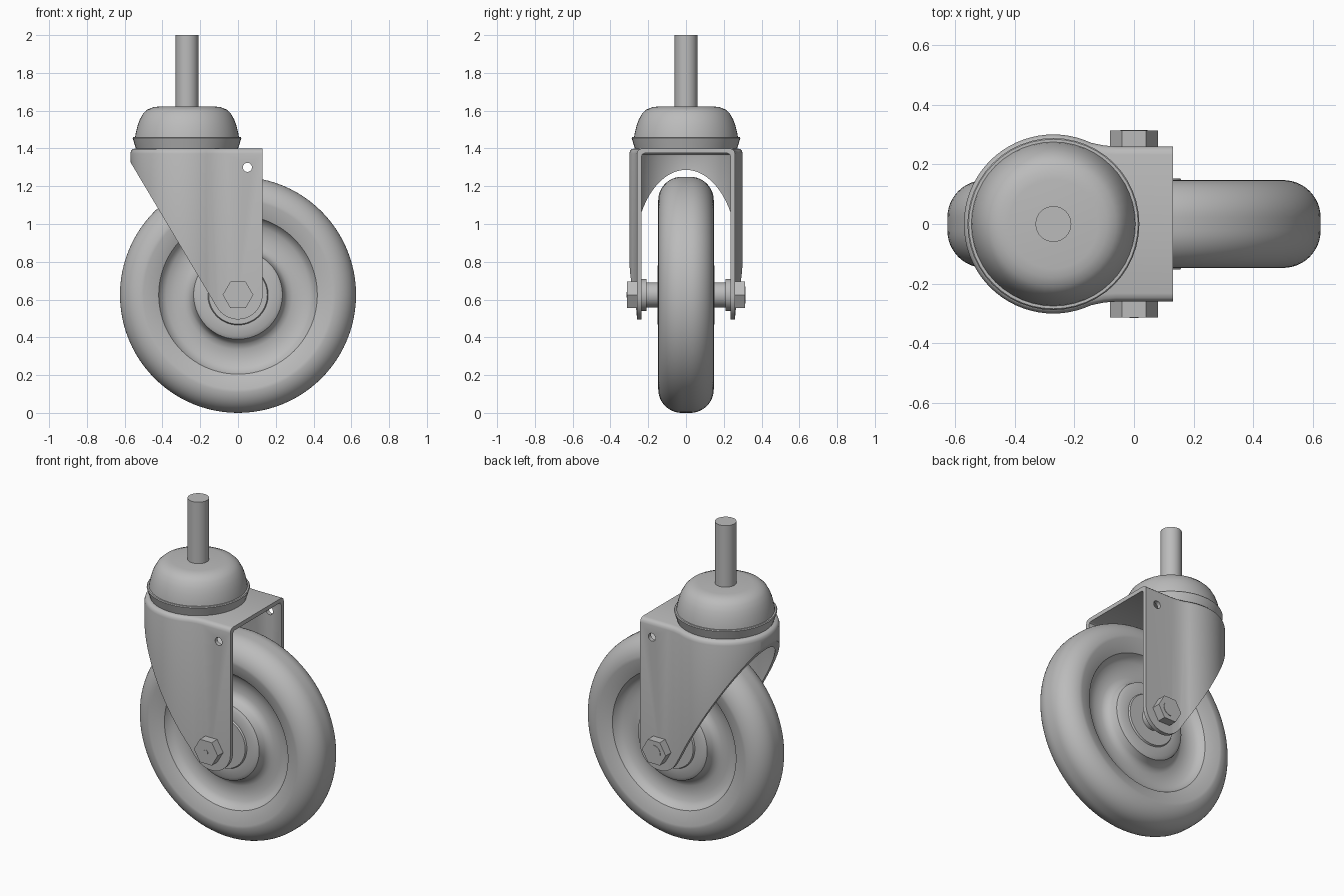
import bpy, bmesh, math
from mathutils import Matrix, Vector

cube = bpy.data.objects.get("Cube")
if cube:
    bpy.data.objects.remove(cube, do_unlink=True)

GREY = (0.5, 0.5, 0.5, 1)
metal = bpy.data.materials.new("plain grey")
metal.use_nodes = True
metal.diffuse_color = GREY
metal.node_tree.nodes["Principled BSDF"].inputs["Base Color"].default_value = GREY

AXLE = 0.625      # axle height and wheel radius
SWIVEL = -0.27    # x of the swivel stem
END = 0.13        # open end of the fork
ALONG_Y = Matrix.Translation((0, 0, AXLE)) @ Matrix.Rotation(math.pi / 2, 4, 'X')
AT_STEM = Matrix.Translation((SWIVEL, 0, 0))


def smooth(mesh, angle=32):
    mesh.shade_smooth()
    mesh.set_sharp_from_angle(angle=math.radians(angle))


def finish(name, bm, matrix=Matrix()):
    bm.transform(matrix)
    bmesh.ops.recalc_face_normals(bm, faces=bm.faces)
    mesh = bpy.data.meshes.new(name)
    bm.to_mesh(mesh)
    bm.free()
    mesh.materials.append(metal)
    smooth(mesh)
    obj = bpy.data.objects.new(name, mesh)
    bpy.context.collection.objects.link(obj)
    return obj


def lathe(name, profile, matrix, segments=48):
    """Spin (radius, height) points that start and end on the axis."""
    bm = bmesh.new()
    verts = [bm.verts.new((r, 0, h)) for r, h in profile]
    edges = [bm.edges.new(pair) for pair in zip(verts, verts[1:])]
    bmesh.ops.spin(bm, geom=verts + edges, cent=(0, 0, 0), axis=(0, 0, 1),
                   angle=math.tau, steps=segments, use_duplicate=False)
    bmesh.ops.remove_doubles(bm, verts=bm.verts, dist=0.0001)
    return finish(name, bm, matrix)


def cylinder(name, radius, low, high, matrix, segments=32):
    profile = [(0, low), (radius, low), (radius, high), (0, high)]
    return lathe(name, profile, matrix, segments)


def loft(name, loops):
    """Join matching point loops into a capped solid."""
    bm = bmesh.new()
    rings = [[bm.verts.new(p) for p in loop] for loop in loops]
    for a, b in zip(rings, rings[1:]):
        for i in range(len(a)):
            j = (i + 1) % len(a)
            bm.faces.new((a[i], a[j], b[j], b[i]))
    bm.faces.new(rings[0])
    bm.faces.new(rings[-1])
    return finish(name, bm)


# Wheel: rounded tread, dished web and raised hub, mirrored across its middle
tread = [(0.50 + 0.125 * math.cos(a), 0.022 + 0.125 * math.sin(a))
         for a in [math.radians(90 * i / 12) for i in range(13)]]
side = [(0.42, 0.115), (0.405, 0.088), (0.38, 0.072), (0.34, 0.062), (0.29, 0.062),
        (0.262, 0.072), (0.245, 0.092), (0.235, 0.13), (0.215, 0.142),
        (0.16, 0.142), (0.155, 0.152), (0, 0.152)]
half = tread + side
lathe("wheel", [(r, -h) for r, h in reversed(half)] + half, ALONG_Y, 96)


# Fork: bent plate, hollowed out and trimmed to the leg outline
def plan(inset, z, end=END):
    width = 0.26 - inset
    edge = [(end, width), (-0.06, width), (-0.10, width + 0.003)]
    arc = [(SWIVEL + (0.3 - inset) * math.cos(a), (0.3 - inset) * math.sin(a))
           for a in [math.radians(65 + 230 * i / 46) for i in range(47)]]
    outline = edge + arc + [(x, -y) for x, y in reversed(edge)]
    return [(x, y, z) for x, y in outline]


fork = loft("fork", [plan(0, 0.4), plan(0, 1.372), plan(0.004, 1.387),
                     plan(0.013, 1.396), plan(0.028, 1.4)])
hollow = loft("fork_hollow", [plan(0.025, 0.3, 0.3), plan(0.025, 1.357, 0.3),
                              plan(0.029, 1.369, 0.3), plan(0.04, 1.375, 0.3)])
leg = [(0.2, 1.6), (0.2, AXLE), (END, AXLE)]
leg += [(END * math.cos(a), AXLE + END * math.sin(a))
        for a in [math.radians(-149 * i / 20) for i in range(1, 21)]]
leg += [(-0.565, 1.32), (-0.64, 1.45), (-0.64, 1.6)]
trim = loft("fork_trim", [[(x, y, z) for x, z in leg] for y in (-0.5, 0.5)])
hole = cylinder("fork_hole", 0.024, -0.5, 0.5,
                Matrix.Translation((0.05, 0, 1.30 - AXLE)) @ ALONG_Y, 24)
for cutter, mode in ((hollow, 'DIFFERENCE'), (trim, 'INTERSECT'), (hole, 'DIFFERENCE')):
    cutter.hide_render = True
    mod = fork.modifiers.new(cutter.name, 'BOOLEAN')
    mod.object, mod.operation, mod.solver = cutter, mode, 'EXACT'
bpy.context.view_layer.update()
shaped = bpy.data.meshes.new_from_object(
    fork.evaluated_get(bpy.context.evaluated_depsgraph_get()))
fork.modifiers.clear()
fork.data = shaped
smooth(shaped)
for cutter in (hollow, trim, hole):
    bpy.data.objects.remove(cutter, do_unlink=True)

# Swivel bearing ring, domed cap and stem
lathe("swivel_ring", [(0, 1.398), (0.27, 1.398), (0.288, 1.455), (0.284, 1.46), (0, 1.46)],
      AT_STEM)
lathe("swivel_cap", [(0, 1.45), (0.276, 1.45), (0.272, 1.48), (0.262, 1.52), (0.25, 1.553),
                     (0.232, 1.585), (0.21, 1.606), (0.18, 1.618), (0.15, 1.622), (0, 1.622)],
      AT_STEM)
cylinder("stem", 0.06, 1.6, 2.0, AT_STEM)

# Axle with a spacer, washer and hex end on each side
cylinder("axle", 0.066, -0.24, 0.24, ALONG_Y)
for label, turn in (("front", 0), ("back", math.pi)):
    matrix = ALONG_Y @ Matrix.Rotation(turn, 4, 'X')
    cylinder(label + "_washer", 0.085, 0.21, 0.236, matrix)
    cylinder(label + "_hex", 0.081, 0.25, 0.313, matrix, 6)
cylinder("bolt_mark", 0.015, 0.31, 0.3155, ALONG_Y, 16)
cylinder("bolt_end", 0.045, 0.30, 0.3155, ALONG_Y @ Matrix.Rotation(math.pi, 4, 'X'), 24)
